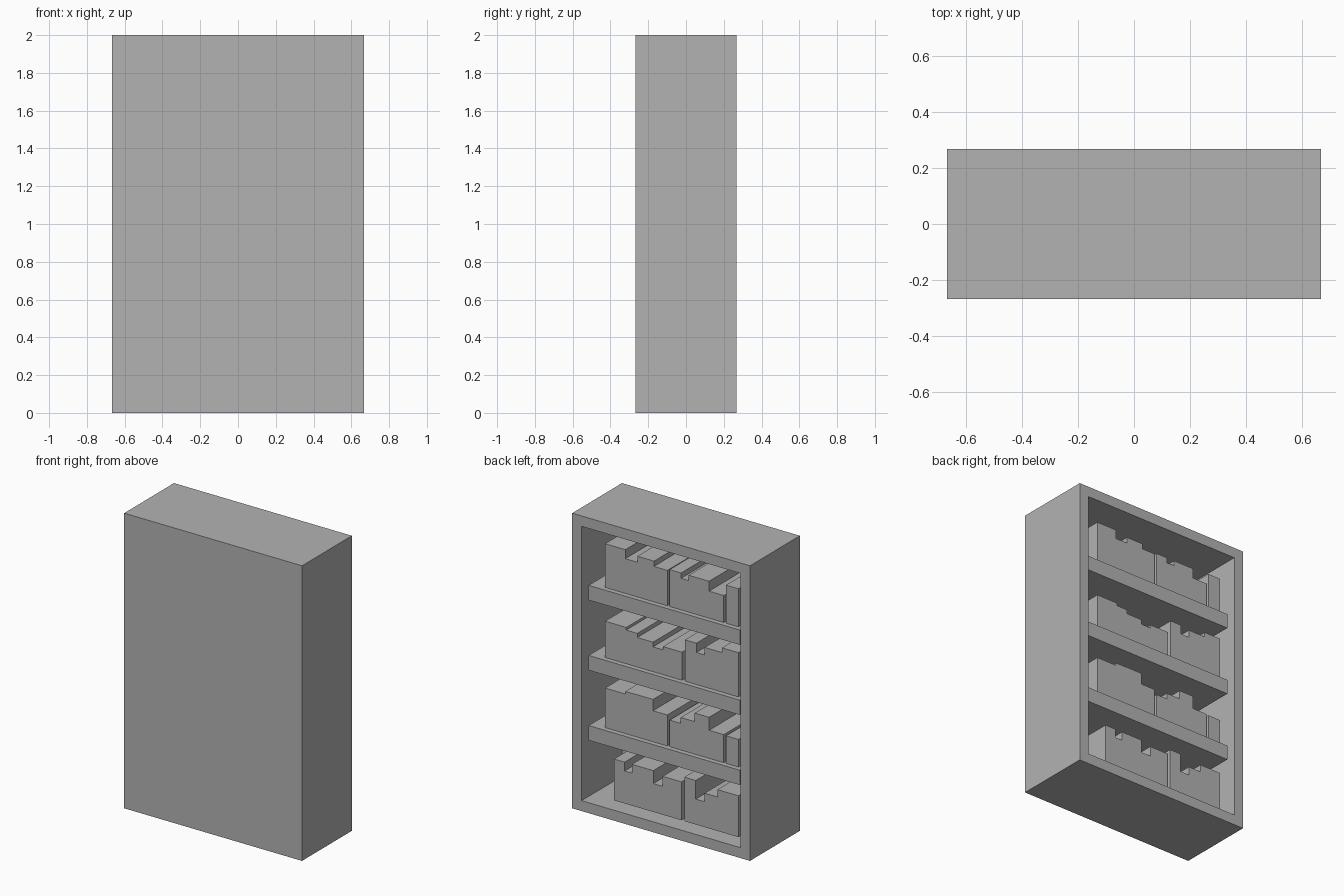
import bpy
import bmesh
from mathutils import Vector

old = bpy.data.objects.get("Cube")
if old:
    bpy.data.objects.remove(old, do_unlink=True)

# Overall sizes
HALF_W, HALF_D, HEIGHT = 2 / 3, 0.8 / 3, 2.0
WALL = 0.1
INNER_W = HALF_W - WALL
INNER_BACK = WALL - HALF_D
SHELF_FRONT = HALF_D - WALL / 3
BOOK_FRONT = 0.2
PITCH = (HEIGHT - WALL) / 4

# Single flat grey
grey = bpy.data.materials.new("plain_grey")
grey.use_nodes = True
colour = (0.45, 0.45, 0.45, 1)
grey.diffuse_color = colour
grey.node_tree.nodes["Principled BSDF"].inputs["Base Color"].default_value = colour


def add_box(bm, low, high):
    low, high = Vector(low), Vector(high)
    verts = bmesh.ops.create_cube(bm, size=1)["verts"]
    bmesh.ops.scale(bm, vec=high - low, verts=verts)
    bmesh.ops.translate(bm, vec=(low + high) / 2, verts=verts)


def finish(bm, name):
    mesh = bpy.data.meshes.new(name)
    bm.to_mesh(mesh)
    bm.free()
    mesh.materials.append(grey)
    obj = bpy.data.objects.new(name, mesh)
    bpy.context.collection.objects.link(obj)
    return obj


# Cabinet: a block with its open side inset and pushed in
bm = bmesh.new()
add_box(bm, (-HALF_W, -HALF_D, 0), (HALF_W, HALF_D, HEIGHT))
bm.normal_update()
opening = max(bm.faces, key=lambda f: f.normal.y)
bmesh.ops.inset_region(bm, faces=[opening], thickness=WALL)
pushed = bmesh.ops.extrude_discrete_faces(bm, faces=[opening])["faces"][0]
bmesh.ops.translate(bm, vec=(0, INNER_BACK - HALF_D, 0), verts=pushed.verts)
bmesh.ops.recalc_face_normals(bm, faces=bm.faces)
finish(bm, "cabinet")

# Shelves
for i in range(1, 4):
    bm = bmesh.new()
    z = i * PITCH
    add_box(bm, (-INNER_W, INNER_BACK, z), (INNER_W, SHELF_FRONT, z + WALL))
    finish(bm, f"shelf_{i}")

# Book rows, lowest first: starting x, then (right edge, height) per book;
# a height of zero leaves a gap
ROWS = [
    (.4, [(.32, .28), (.265, .22), (.105, .28), (.035, .192), (-.107, .26),
          (-.127, 0), (-.213, .298), (-.28, .172), (-.375, .23), (-.533, .28)]),
    (.467, [(.315, .268), (.23, .286), (.107, .287), (0, .21), (-.017, 0),
            (-.1, .18), (-.205, .22), (-.313, .278), (-.423, .19), (-.44, 0),
            (-.533, .187)]),
    (.467, [(.308, .246), (.225, .228), (.107, .2), (.033, .168), (-.11, .19),
            (-.132, 0), (-.218, .28), (-.28, .217), (-.41, .268), (-.533, .3)]),
    (.467, [(.315, .296), (.225, .235), (.1, .276), (0, .24), (-.017, 0),
            (-.103, .25), (-.16, .214), (-.313, .25), (-.423, .183), (-.44, 0),
            (-.533, .258)]),
]
for i, (left, books) in enumerate(ROWS):
    bm = bmesh.new()
    z = i * PITCH + WALL
    for right, height in books:
        if height:
            add_box(bm, (right, INNER_BACK, z), (left, BOOK_FRONT, z + height))
        left = right
    finish(bm, f"book_row_{i + 1}")
